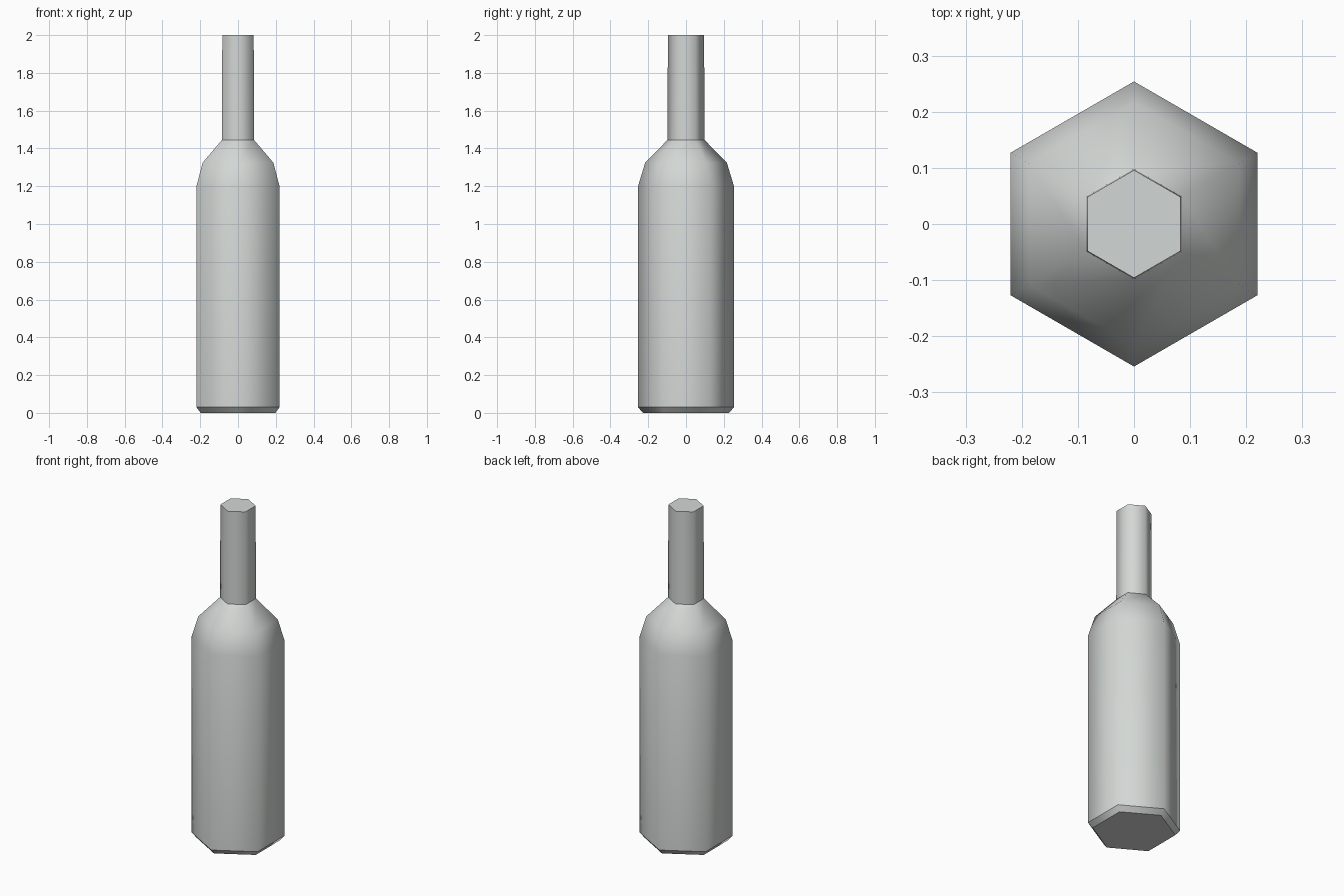
import bpy, bmesh
from math import cos, sin, pi

default = bpy.data.objects.get("Cube")
if default:
    bpy.data.objects.remove(default, do_unlink=True)

SIDES = 6

# Pale grey glass
glass = bpy.data.materials.new("pale_grey")
glass.use_nodes = True
colour = (0.65, 0.68, 0.66, 1)
glass.diffuse_color = colour
glass.node_tree.nodes["Principled BSDF"].inputs["Base Color"].default_value = colour

# Profile: radius, height, and whether the ring is a hard edge
profile = [
    (0.228, 0.0, True),     # base
    (0.254, 0.03, True),    # base chamfer
    (0.254, 1.2, False),    # top of body
    (0.216, 1.325, False),  # shoulder
    (0.098, 1.445, True),   # neck root
    (0.096, 2.0, True),     # mouth
]

# Lathe the profile into a six-sided bottle with corners on the y axis
bm = bmesh.new()
rings = []
for radius, z, hard in profile:
    angles = [pi / 2 + 2 * pi * i / SIDES for i in range(SIDES)]
    rings.append([bm.verts.new((radius * cos(a), radius * sin(a), z)) for a in angles])
for low, high in zip(rings, rings[1:]):
    for i in range(SIDES):
        j = (i + 1) % SIDES
        bm.faces.new((low[i], low[j], high[j], high[i]))
bm.faces.new(rings[0][::-1])
bm.faces.new(rings[-1])

# Smooth round the sides, crisp at the hard rings
for face in bm.faces:
    face.smooth = True
for ring, (radius, z, hard) in zip(rings, profile):
    for i in range(SIDES):
        bm.edges.get((ring[i], ring[(i + 1) % SIDES])).smooth = not hard

mesh = bpy.data.meshes.new("bottle")
bm.to_mesh(mesh)
bm.free()
mesh.materials.append(glass)
bottle = bpy.data.objects.new("bottle", mesh)
bpy.context.collection.objects.link(bottle)
